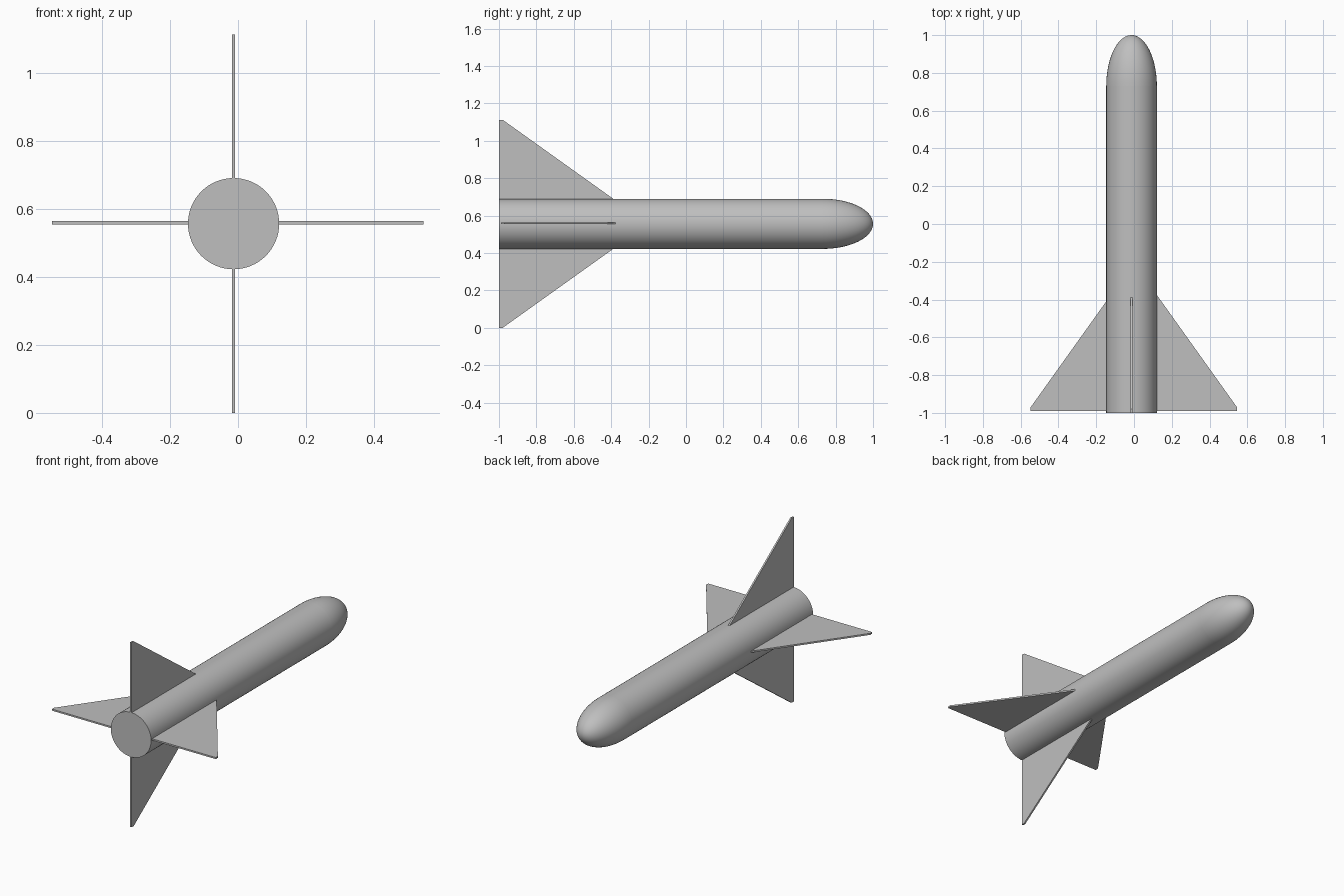
import bpy, bmesh, math
from mathutils import Vector

if "Cube" in bpy.data.objects:
    bpy.data.objects.remove(bpy.data.objects["Cube"])

CX, CZ, R = -0.013, 0.556, 0.134   # body axis and radius
SIDES = 64

grey = bpy.data.materials.new("light grey")
grey.diffuse_color = (0.52, 0.52, 0.52, 1)
grey.use_nodes = True
grey.node_tree.nodes["Principled BSDF"].inputs["Base Color"].default_value = grey.diffuse_color


def make_object(name, bm, smooth_angle=None):
    bmesh.ops.recalc_face_normals(bm, faces=bm.faces)
    mesh = bpy.data.meshes.new(name)
    bm.to_mesh(mesh)
    bm.free()
    mesh.materials.append(grey)
    ob = bpy.data.objects.new(name, mesh)
    bpy.context.collection.objects.link(ob)
    if smooth_angle:
        bpy.ops.object.select_all(action='DESELECT')
        ob.select_set(True)
        bpy.context.view_layer.objects.active = ob
        bpy.ops.object.shade_smooth_by_angle(angle=math.radians(smooth_angle))
    return ob


def lathe(name, profile):
    """Spin (radius, y) points around the long axis."""
    bm = bmesh.new()
    verts = [bm.verts.new((CX + r, y, CZ)) for r, y in profile]
    edges = [bm.edges.new(p) for p in zip(verts, verts[1:])]
    bmesh.ops.spin(bm, geom=verts + edges, cent=(CX, 0, CZ), axis=(0, 1, 0),
                   angle=math.tau, steps=SIDES)
    bmesh.ops.remove_doubles(bm, verts=bm.verts, dist=1e-5)
    return make_object(name, bm, 35)


def fin(name, centre, direction, tip, rear):
    """Flat swept plate growing outward from the body."""
    out, half = Vector(direction), 0.0048
    side = out.cross(Vector((0, 1, 0))) * half
    root = 0.115
    # outline as (distance from axis, y)
    outline = [(root, rear), (tip, rear), (tip, rear + 0.02),
               (root, rear + 0.02 + (tip - root) * 1.4)]
    bm = bmesh.new()
    base = Vector((centre[0], 0, centre[1])) - side
    face = bm.faces.new([bm.verts.new(base + out * d + Vector((0, y, 0)))
                         for d, y in outline])
    ext = bmesh.ops.extrude_face_region(bm, geom=[face], use_keep_orig=True)
    moved = [g for g in ext["geom"] if isinstance(g, bmesh.types.BMVert)]
    bmesh.ops.translate(bm, verts=moved, vec=side * 2)
    return make_object(name, bm)


# tube with closed tail
lathe("body_tube", [(0, -1), (R, -1), (R, 0.73)])

# rounded nose
N = 20
lathe("nose_cone", [(R * math.cos(a), 0.73 + 0.27 * math.sin(a))
                    for a in (i / N * math.pi / 2 for i in range(N + 1))])

# four tail fins
fin("top_fin", (CX, CZ), (0, 0, 1), 0.556, -1.0)
fin("bottom_fin", (CX, CZ), (0, 0, -1), 0.556, -1.0)
fin("right_fin", (-0.001, 0.559), (1, 0, 0), 0.546, -0.99)
fin("left_fin", (-0.001, 0.559), (-1, 0, 0), 0.546, -0.99)
